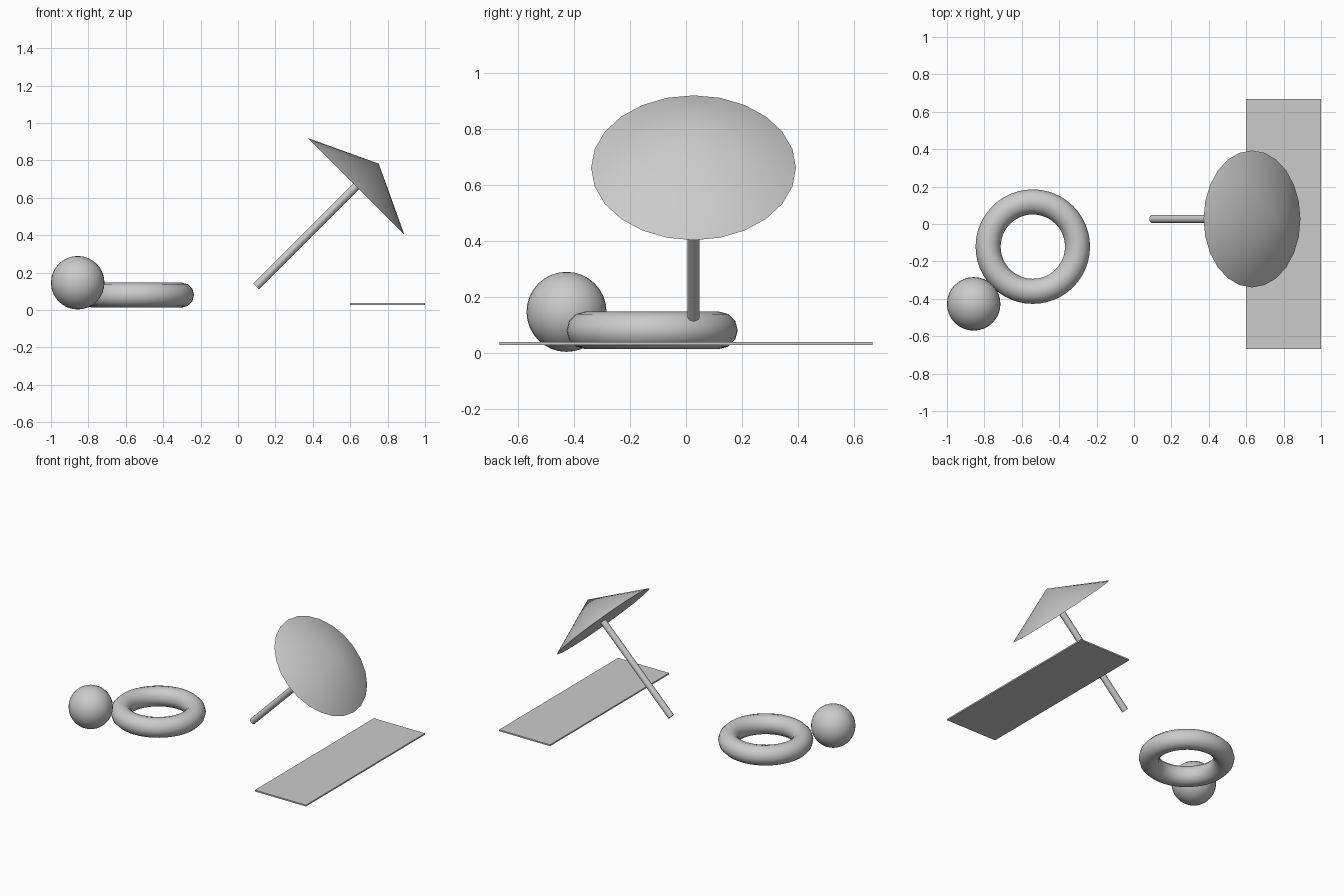
import bpy
from math import radians
from mathutils import Vector

if "Cube" in bpy.data.objects:
    bpy.data.objects.remove(bpy.data.objects["Cube"])


def finish(name, smooth=True):
    ob = bpy.context.object
    ob.name = name
    if smooth:
        bpy.ops.object.shade_smooth_by_angle(angle=radians(35))
    return ob


# Beach ball
bpy.ops.mesh.primitive_uv_sphere_add(segments=32, ring_count=16, radius=0.143,
                                     location=(-0.857, -0.427, 0.146))
finish("beach_ball")

# Swim ring
bpy.ops.mesh.primitive_torus_add(major_segments=48, minor_segments=12,
                                 major_radius=0.239, minor_radius=0.067,
                                 location=(-0.541, -0.121, 0.08))
finish("swim_ring")

# Towel
bpy.ops.mesh.primitive_cube_add(size=1, location=(0.8, 0, 0.033))
bpy.context.object.scale = (0.4, 1.334, 0.01)
bpy.ops.object.transform_apply(location=False, rotation=False, scale=True)
finish("towel", smooth=False)

# Parasol: canopy and pole share one axis, tilted 45 degrees toward +x
tilt = (0, radians(45), 0)
axis = Vector((1, 0, 1)).normalized()
rim_centre = Vector((0.631, 0.027, 0.661))

canopy_height = 0.172
bpy.ops.mesh.primitive_cone_add(vertices=24, radius1=0.366, radius2=0, depth=canopy_height,
                                location=rim_centre + axis * canopy_height / 2, rotation=tilt)
finish("parasol_canopy")

pole_length = 0.755
pole_inset = 0.02  # end hidden inside the canopy
bpy.ops.mesh.primitive_cylinder_add(vertices=24, radius=0.0215, depth=pole_length + pole_inset,
                                    location=rim_centre + axis * (pole_inset - pole_length) / 2,
                                    rotation=tilt)
finish("parasol_pole")
